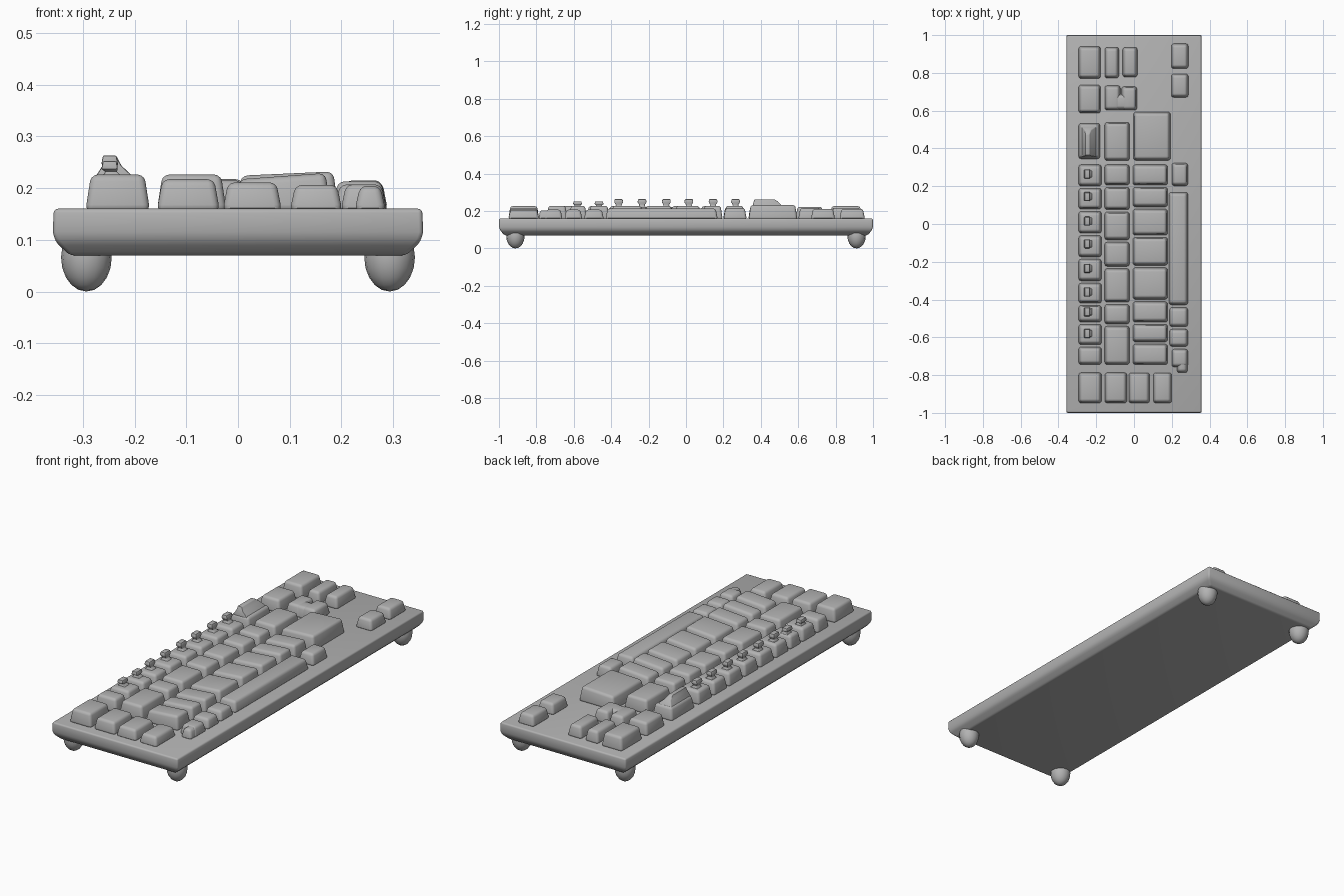
import bpy
import bmesh

cube = bpy.data.objects.get("Cube")
if cube:
    bpy.data.objects.remove(cube, do_unlink=True)

grey = bpy.data.materials.new("plain_grey")
grey.use_nodes = True
COLOR = (0.45, 0.45, 0.45, 1)
grey.diffuse_color = COLOR
grey.node_tree.nodes["Principled BSDF"].inputs["Base Color"].default_value = COLOR


def finish(ob, bevel=0.0, segments=3):
    """Give an object its colour, rounded edges and smooth shading."""
    ob.data.materials.clear()
    ob.data.materials.append(grey)
    bpy.ops.object.select_all(action="DESELECT")
    ob.select_set(True)
    bpy.context.view_layer.objects.active = ob
    if bevel:
        mod = ob.modifiers.new("rounding", "BEVEL")
        mod.width = bevel
        mod.segments = segments
        mod.limit_method = "ANGLE"
        mod.angle_limit = 0.4
        bpy.ops.object.modifier_apply(modifier=mod.name)
    bpy.ops.object.shade_smooth_by_angle(angle=0.6)
    return ob


def loft(name, rings, bevel=0.0, tilt=0.0, segments=3):
    """Stack rectangles (x0, x1, y0, y1, z); tilt raises the +x side of the top."""
    bm = bmesh.new()
    loops = []
    for i, (x0, x1, y0, y1, z) in enumerate(rings):
        t = tilt if i == len(rings) - 1 else 0
        corners = [(x0, y0, z - t), (x1, y0, z + t), (x1, y1, z + t), (x0, y1, z - t)]
        loops.append([bm.verts.new(c) for c in corners])
    bm.faces.new(loops[0][::-1])
    bm.faces.new(loops[-1])
    for a, b in zip(loops, loops[1:]):
        for k in range(4):
            n = (k + 1) % 4
            bm.faces.new((a[k], a[n], b[n], b[k]))
    mesh = bpy.data.meshes.new(name)
    bm.to_mesh(mesh)
    bm.free()
    ob = bpy.data.objects.new(name, mesh)
    bpy.context.collection.objects.link(ob)
    return finish(ob, bevel, segments)


DECK = 0.155


def key(name, x0, x1, y0, y1, top, tilt=0.0):
    """Tapered key cap with rounded edges."""
    s = 0.011
    loft(name, [(x0, x1, y0, y1, DECK),
                (x0 + s, x1 - s, y0 + s, y1 - s, top)], 0.013, tilt)


def column(name, x0, x1, edges, top, tilt=0.0):
    """Run of keys that nearly touch, split at the given y positions."""
    for i, (a, b) in enumerate(zip(edges, edges[1:])):
        key(f"{name}_{i + 1}", x0, x1, a + 0.004, b - 0.004, top, tilt)


# Case: rounded slab, narrower underneath
loft("case", [(-0.325, 0.325, -0.97, 0.97, 0.07),
              (-0.352, 0.352, -0.993, 0.993, 0.095),
              (-0.358, 0.358, -1, 1, 0.115),
              (-0.356, 0.356, -0.999, 0.999, 0.16)], 0.008)

# Feet
for side, x in (("right", -0.293), ("left", 0.293)):
    for end, y in (("front", -0.912), ("back", 0.912)):
        bpy.ops.mesh.primitive_uv_sphere_add(segments=16, ring_count=10, location=(x, y, 0.066))
        foot = bpy.context.object
        foot.name = f"{end}_{side}_foot"
        foot.scale = (0.049, 0.049, 0.066)
        finish(foot)

# Front row of separate keys
for i, (x0, x1, top) in enumerate([(-0.295, -0.17, 0.226), (-0.157, -0.035, 0.217),
                                   (-0.03, 0.085, 0.211), (0.1, 0.202, 0.206)]):
    key(f"front_key_{i + 1}", x0, x1, -0.95, -0.785, top)

# Main block of keys
column("outer_key", -0.295, -0.17,
       [-0.75, -0.645, -0.525, -0.425, -0.307, -0.18, -0.055, 0.073, 0.195, 0.32], 0.222)
column("second_key", -0.157, -0.022,
       [-0.75, -0.535, -0.42, -0.23, -0.09, 0.07, 0.2, 0.32], 0.226)
column("third_key", -0.008, 0.18,
       [-0.75, -0.63, -0.525, -0.405, -0.225, -0.065, 0.085, 0.2, 0.32], 0.223, 0.006)
column("inner_key", 0.186, 0.288, [-0.655, -0.55, -0.435], 0.207)
key("inner_corner_key", 0.198, 0.288, -0.76, -0.66, 0.207)
key("inner_corner_key_lip", 0.225, 0.286, -0.79, -0.69, 0.204)
key("long_bar", 0.182, 0.288, -0.43, 0.17, 0.213)
key("inner_back_key", 0.198, 0.288, 0.2, 0.325, 0.215)

# Larger keys behind the main block
key("wide_key", -0.005, 0.195, 0.335, 0.595, 0.228, 0.004)
key("second_large_key", -0.157, -0.022, 0.333, 0.54, 0.226)
key("ridge_key", -0.295, -0.178, 0.343, 0.535, 0.222)
loft("key_ridge", [(-0.28, -0.195, 0.355, 0.52, 0.215),
                   (-0.262, -0.225, 0.36, 0.5, 0.243),
                   (-0.258, -0.235, 0.365, 0.475, 0.262)], 0.004, 0, 2)

# Back group: notched key made of two arms and a bridge
key("back_outer_key_front", -0.295, -0.175, 0.585, 0.738, 0.222)
key("back_outer_key_rear", -0.295, -0.175, 0.768, 0.942, 0.226)
key("notched_key_right_arm", -0.157, -0.07, 0.6, 0.735, 0.215)
key("notched_key_left_arm", -0.068, 0.018, 0.6, 0.73, 0.215)
key("notched_key_bridge", -0.14, 0.0, 0.602, 0.69, 0.213)
key("back_key_right", -0.157, -0.078, 0.77, 0.938, 0.217)
key("back_key_left", -0.062, 0.02, 0.775, 0.938, 0.217)
key("back_inner_key_front", 0.195, 0.29, 0.668, 0.797, 0.212)
key("back_inner_key_rear", 0.195, 0.29, 0.82, 0.957, 0.212)

# Small knobs standing on the outer keys: flared foot, stem and cap
for i, y in enumerate([-0.58, -0.465, -0.36, -0.235, -0.105, 0.015, 0.145, 0.265]):
    h = 0.252 if i < 2 else 0.263
    loft(f"knob_{i + 1}", [(-0.268, -0.215, y - 0.022, y + 0.022, 0.215),
                           (-0.256, -0.235, y - 0.014, y + 0.014, 0.232),
                           (-0.264, -0.232, y - 0.024, y + 0.024, h - 0.016),
                           (-0.261, -0.235, y - 0.021, y + 0.021, h)], 0.003, 0, 2)
